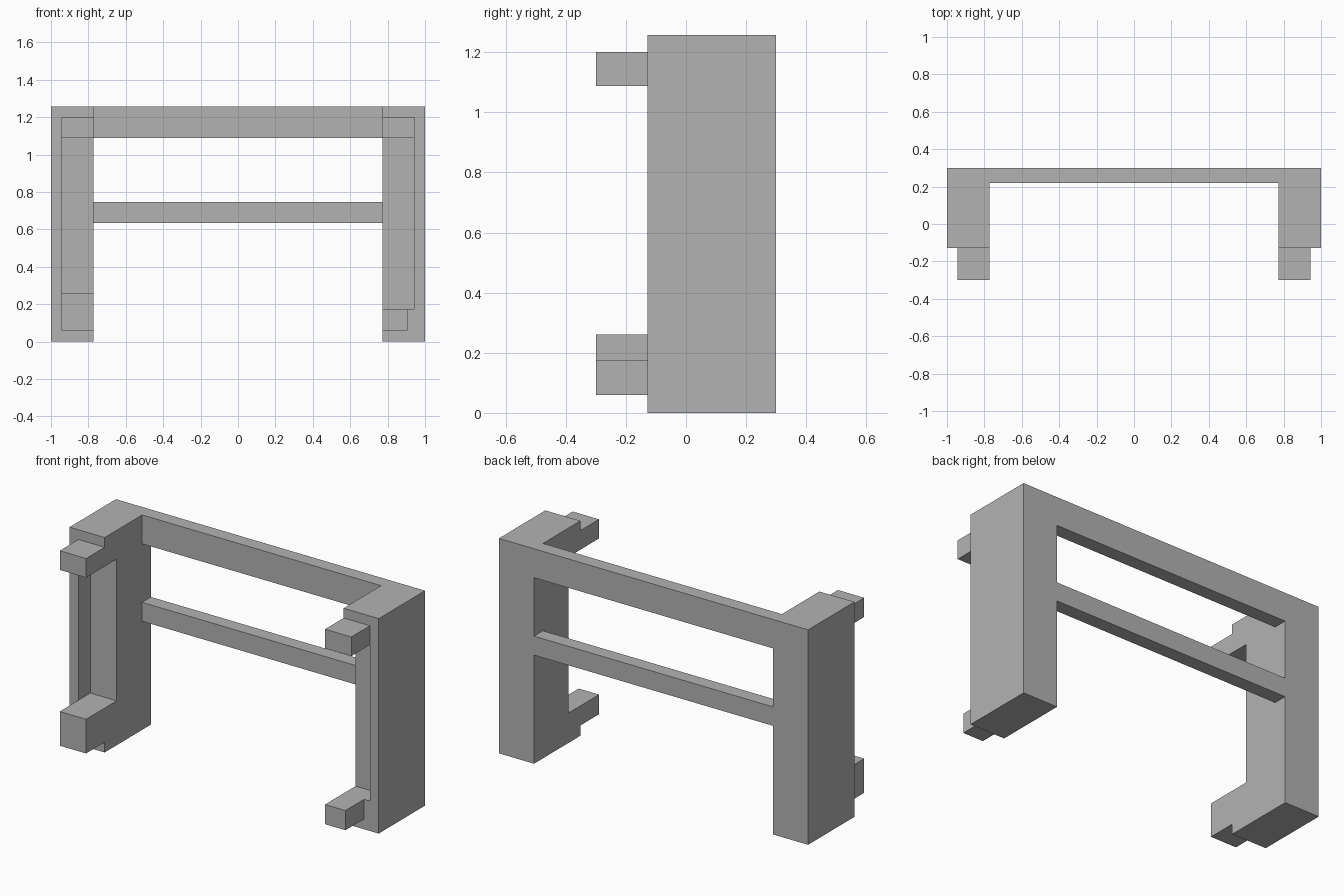
import bpy
from mathutils import Matrix, Vector
import bmesh

default = bpy.data.objects.get("Cube")
if default:
    bpy.data.objects.remove(default, do_unlink=True)

grey = bpy.data.materials.new("plain grey")
grey.use_nodes = True
colour = (0.45, 0.45, 0.45, 1)
grey.diffuse_color = colour
grey.node_tree.nodes["Principled BSDF"].inputs["Base Color"].default_value = colour


def box(name, xs, ys, zs):
    """Flat-sided block between two limits on each axis."""
    low, high = (Vector(c) for c in zip(sorted(xs), ys, zs))
    size = high - low
    bm = bmesh.new()
    bmesh.ops.create_cube(
        bm, size=1,
        matrix=Matrix.Translation((low + high) / 2) @ Matrix.Diagonal((*size, 1)))
    mesh = bpy.data.meshes.new(name)
    bm.to_mesh(mesh)
    bm.free()
    mesh.materials.append(grey)
    obj = bpy.data.objects.new(name, mesh)
    bpy.context.collection.objects.link(obj)
    return obj


def cut(target, cutter):
    """Subtract a block and discard it."""
    mod = target.modifiers.new("notch", 'BOOLEAN')
    mod.operation = 'DIFFERENCE'
    mod.solver = 'EXACT'
    mod.object = cutter
    bpy.context.view_layer.objects.active = target
    bpy.ops.object.modifier_apply(modifier=mod.name)
    bpy.data.objects.remove(cutter, do_unlink=True)


INNER, NOTCH = 0.773, 0.943          # inner post face, outer notch wall
FRONT, POST_FRONT, BACK = -0.3, -0.128, 0.3
HEIGHT, BEAM_BOTTOM = 1.257, 1.088
tabs = (FRONT, POST_FRONT)

# Posts with an inward-open front notch, and a tab above and below it
for side, sign, sill, foot_edge in (("left", 1, 0.175, 0.905),
                                    ("right", -1, 0.26, NOTCH)):
    post = box(side + "_post", (sign * INNER, sign), (POST_FRONT, BACK), (0, HEIGHT))
    notch = box("notch_cutter", (sign * (INNER - 0.1), sign * NOTCH),
                (FRONT, -0.018), (sill, BEAM_BOTTOM))
    cut(post, notch)
    box(side + "_upper_tab", (sign * INNER, sign * NOTCH), tabs, (BEAM_BOTTOM, 1.2))
    box(side + "_lower_tab", (sign * INNER, sign * foot_edge), tabs, (0.06, sill))

# Rails joining the posts along the back
for name, zs in (("top_beam", (BEAM_BOTTOM, HEIGHT)), ("middle_rail", (0.635, 0.746))):
    box(name, (-INNER, INNER), (0.218, BACK), zs)
